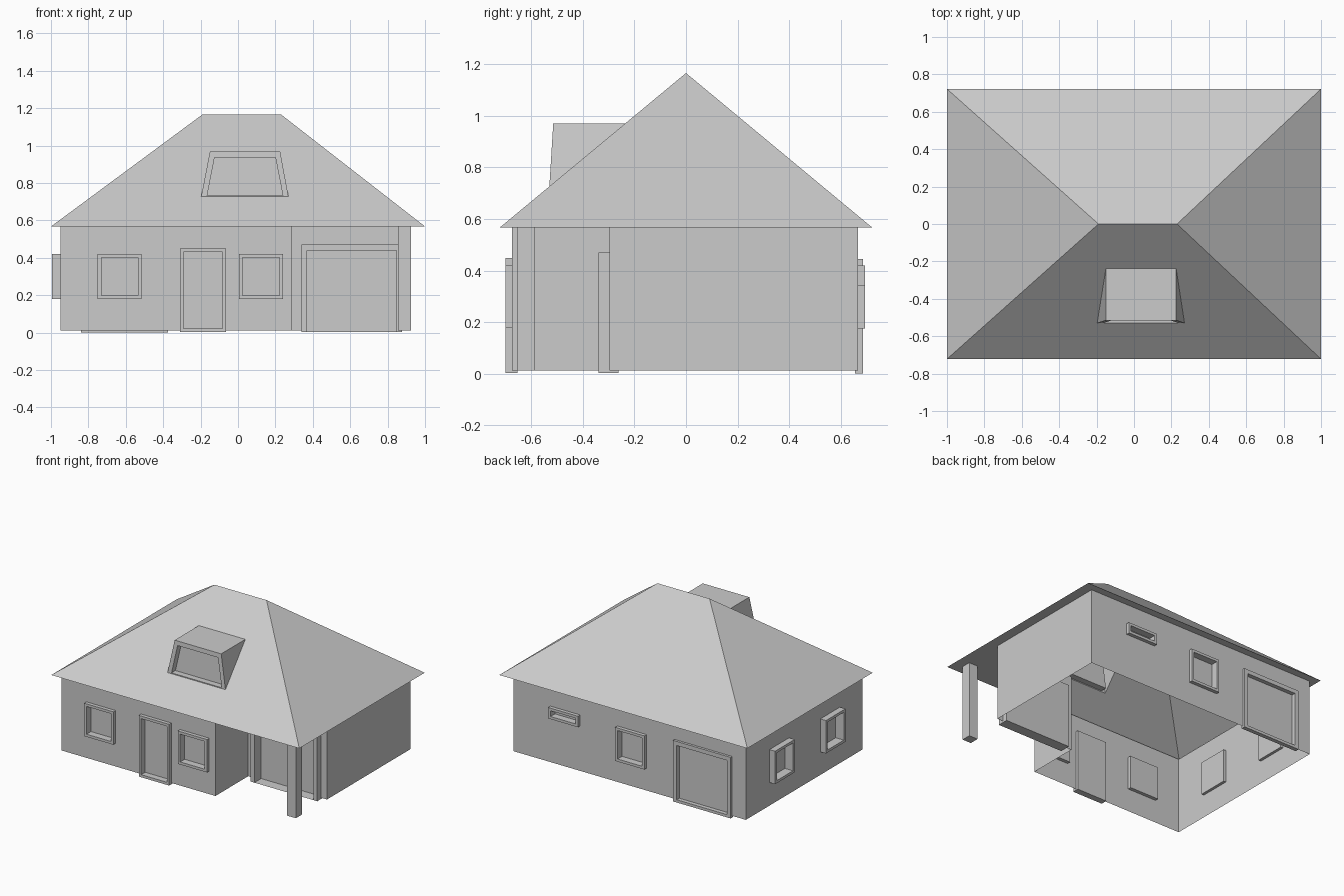
import bpy
from mathutils import Vector

if "Cube" in bpy.data.objects:
    bpy.data.objects.remove(bpy.data.objects["Cube"])

Z0, ZE, ZR = 0.012, 0.567, 1.166          # wall foot, eave, ridge heights


def make(name, verts, faces):
    me = bpy.data.meshes.new(name)
    me.from_pydata([tuple(v) for v in verts], [], faces)
    me.update()
    ob = bpy.data.objects.new(name, me)
    bpy.context.collection.objects.link(ob)
    return ob


def panel(name, rect, holes, place):
    """Flat sheet u0,u1,v0,v1 with rectangular holes; place maps (u, v) to 3D."""
    u0, u1, v0, v1 = rect
    us = sorted({u0, u1} | {u for h in holes for u in h[:2] if u0 < u < u1})
    vs = sorted({v0, v1} | {v for h in holes for v in h[2:4] if v0 < v < v1})
    verts = [place(u, v) for v in vs for u in us]
    n, faces = len(us), []
    for j in range(len(vs) - 1):
        for i in range(n - 1):
            cu, cv = (us[i] + us[i + 1]) / 2, (vs[j] + vs[j + 1]) / 2
            if not any(h[0] < cu < h[1] and h[2] < cv < h[3] for h in holes):
                a = j * n + i
                faces.append((a, a + 1, a + n + 1, a + n))
    return make(name, verts, faces)


def corners(u0, u1, v0, v1):
    return [(u0, v0), (u1, v0), (u1, v1), (u0, v1)]


def bridge(a, b):
    return [(a + i, a + (i + 1) % 4, b + (i + 1) % 4, b + i) for i in range(4)]


def opening(name, rect, place, out, deep, bar=0.019, sill=None):
    """Frame standing proud of the wall, with a pane set back inside it."""
    u0, u1, v0, v1 = rect
    sill = bar if sill is None else sill
    outer = corners(u0, u1, v0, v1)
    inner = corners(u0 + bar, u1 - bar, v0 + sill, v1 - bar)
    verts = [place(u, v, d) for ring, d in
             ((outer, -deep), (outer, out), (inner, out), (inner, -deep)) for u, v in ring]
    faces = bridge(0, 4) + bridge(4, 8) + bridge(8, 12) + bridge(12, 0)
    make(name, verts, faces + [(12, 13, 14, 15)])


def wall(name, a, b, parts=()):
    """Wall from a to b in plan; u is the world x or y along it, outside is on the right of a->b."""
    a, b = Vector(a), Vector(b)
    along_x = abs(b.x - a.x) > abs(b.y - a.y)
    d = (b - a).normalized()
    nx, ny = d.y, -d.x

    def place(u, v, o=0.0):
        return (u + nx * o, a.y + ny * o, v) if along_x else (a.x + nx * o, u + ny * o, v)

    lo, hi = sorted((a.x, b.x) if along_x else (a.y, b.y))
    panel(name, (lo, hi, Z0, ZE), [p[1] for p in parts], place)
    for pname, rect, *rest in parts:
        opening(pname, rect, place, *rest)


# Walls with their doors and windows
L, R, F, B = -0.95, 0.925, -0.674, 0.668
PX, PY = 0.29, -0.297                     # porch recess
wall("front_wall", (L, F), (PX, F), [
    ("front_window_left", (-0.75, -0.515, 0.18, 0.42), 0.026, 0.025),
    ("front_door", (-0.31, -0.065, 0.003, 0.449), 0.026, 0.02),
    ("front_window_right", (0.005, 0.24, 0.18, 0.42), 0.026, 0.025)])
wall("porch_side_wall", (PX, F), (PX, PY))
wall("porch_back_wall", (PX, PY), (R, PY), [
    ("garage_door", (0.34, 0.877, 0.003, 0.47), 0.043, 0.035, 0.03, 0.0)])
wall("right_wall", (R, PY), (R, B))
wall("back_wall", (R, B), (L, B), [
    ("vent_window", (0.385, 0.625, 0.34, 0.42), 0.026, 0.025),
    ("back_window", (-0.15, 0.085, 0.175, 0.42), 0.026, 0.025),
    ("back_garage_door", (-0.84, -0.375, 0.0, 0.445), 0.018, 0.012, 0.03, 0.02)])
wall("left_wall", (L, B), (L, F), [
    ("left_window_rear", (0.17, 0.395, 0.18, 0.42), 0.045, 0.02),
    ("left_window_front", (-0.415, -0.19, 0.18, 0.42), 0.045, 0.02)])

# Porch column
sq = corners(0.855, R, -0.654, -0.586)
make("porch_column", [(x, y, z) for z in (Z0, ZE) for x, y in sq],
     bridge(0, 4) + [(3, 2, 1, 0), (4, 5, 6, 7)])

# Soffit: open above the rooms, closed over the porch and eaves
EY = 0.722
panel("soffit", (-1, 1, -EY, EY), [(L, PX, F, B), (PX, R, PY, B)], lambda u, v: (u, v, ZE))


# Hip roof with an opening under the dormer
def on_slope(x, y):
    return (x, y, ZE + (ZR - ZE) * (y + EY) / EY)


hole = [on_slope(-0.197, -0.53), on_slope(0.27, -0.53),
        on_slope(0.225, -0.237), on_slope(-0.15, -0.237)]
eave_ridge = [(-1, -EY, ZE), (1, -EY, ZE), (0.23, 0, ZR), (-0.19, 0, ZR)]
make("roof", eave_ridge + hole + [(-1, EY, ZE), (1, EY, ZE)],
     bridge(0, 4) + [(1, 9, 2), (9, 8, 3, 2), (8, 0, 3)])

# Dormer: sloped front with recessed window, flat top, triangular cheeks
zt = hole[2][2]
zb = hole[0][2]
face = [hole[0], hole[1], (0.225, -0.515, zt), (-0.15, -0.515, zt)]


def on_face(x, z, d=0.0):
    return (x, -0.53 + 0.015 * (z - zb) / (zt - zb) + d, z)


pts = [(-0.165, zb + 0.006), (0.24, zb + 0.006), (0.2, 0.937), (-0.125, 0.937)]
verts = face + [on_face(*p) for p in pts] + [on_face(*p, 0.045) for p in pts] + hole[2:]
make("dormer", verts, bridge(0, 4) + bridge(4, 8) +
     [(8, 9, 10, 11), (3, 2, 12, 13), (1, 12, 2), (0, 3, 13)])
